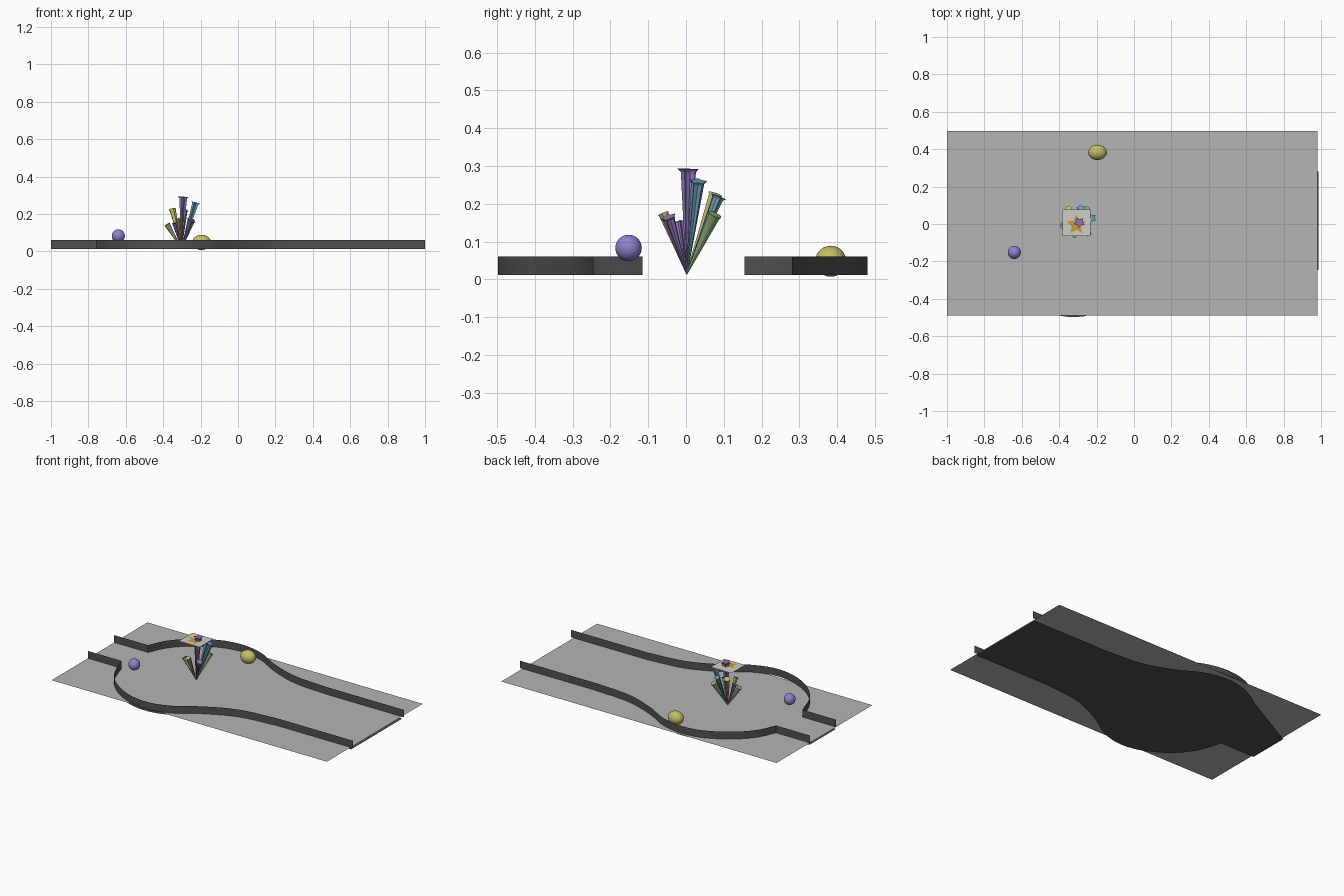
import bpy, bmesh, math
from mathutils import Vector

cube = bpy.data.objects.get("Cube")
if cube:
    bpy.data.objects.remove(cube, do_unlink=True)


def material(name, r, g, b):
    m = bpy.data.materials.new(name)
    m.use_nodes = True
    m.diffuse_color = (r, g, b, 1)
    bsdf = m.node_tree.nodes["Principled BSDF"]
    bsdf.inputs["Base Color"].default_value = (r, g, b, 1)
    bsdf.inputs["Roughness"].default_value = 0.8
    return m


LIGHT = material("light grey", 0.46, 0.46, 0.46)
DARK = material("dark grey", 0.08, 0.08, 0.08)
PAPER = material("pale grey", 0.62, 0.62, 0.58)
GOLD = material("gold", 0.65, 0.33, 0.03)
VIOLET = material("violet", 0.27, 0.22, 0.62)
MAUVE = material("mauve", 0.27, 0.18, 0.48)
OLIVE = material("soft yellow", 0.54, 0.52, 0.14)
GREEN = material("sage green", 0.30, 0.44, 0.22)
BLUE = material("soft blue", 0.16, 0.36, 0.50)


def mesh_object(name, bm, mat, smooth=None):
    me = bpy.data.meshes.new(name)
    bm.to_mesh(me)
    bm.free()
    ob = bpy.data.objects.new(name, me)
    bpy.context.collection.objects.link(ob)
    me.materials.append(mat)
    if smooth:
        bpy.ops.object.select_all(action='DESELECT')
        ob.select_set(True)
        bpy.context.view_layer.objects.active = ob
        bpy.ops.object.shade_smooth_by_angle(angle=math.radians(smooth))
    return ob


def sheet(name, points, z, mat):
    """Flat face through 2D points."""
    bm = bmesh.new()
    bm.faces.new([bm.verts.new((x, y, z)) for x, y in points])
    bmesh.ops.triangulate(bm, faces=bm.faces[:])
    return mesh_object(name, bm, mat)


def rectangle(x0, x1, y0, y1):
    return [(x0, y0), (x1, y0), (x1, y1), (x0, y1)]


def star(n, outer, inner, cx=0, cy=0, turn=0.0):
    return [(cx + r * math.cos(a), cy + r * math.sin(a))
            for i in range(2 * n)
            for r, a in [(inner if i % 2 else outer, turn + math.pi * i / n)]]


def smooth_path(pts, steps=5):
    """Catmull-Rom curve through 2D points."""
    p = [Vector(q) for q in pts]
    p = [p[0] * 2 - p[1]] + p + [p[-1] * 2 - p[-2]]
    out = []
    for a, b, c, d in zip(p, p[1:], p[2:], p[3:]):
        for i in range(steps):
            t = i / steps
            out.append(0.5 * (2 * b + (c - a) * t + (2 * a - 5 * b + 4 * c - d) * t * t
                              + (3 * b - a - 3 * c + d) * t ** 3))
    return [(v.x, v.y) for v in out] + [tuple(p[-2])]


# Pond-shaped channel: bulge curves, wide straight at +x, narrow inlet at -x
front_bulge = smooth_path([(0.45, -0.245), (0.2, -0.275), (0.0, -0.36), (-0.15, -0.455),
                           (-0.3, -0.497), (-0.45, -0.475), (-0.6, -0.39),
                           (-0.7, -0.27), (-0.757, -0.115)])
back_bulge = smooth_path([(0.45, 0.28), (0.2, 0.30), (0.0, 0.37), (-0.15, 0.45),
                          (-0.3, 0.48), (-0.45, 0.455), (-0.6, 0.37),
                          (-0.7, 0.27), (-0.757, 0.155)])


def wall(name, path):
    bm = bmesh.new()
    rows = [(bm.verts.new((x, y, 0.012)), bm.verts.new((x, y, 0.06))) for x, y in path]
    for (a, b), (c, d) in zip(rows, rows[1:]):
        bm.faces.new((a, c, d, b))
    mesh_object(name, bm, DARK, 30)


wall("front_wall", [(1, -0.245)] + front_bulge + [(-1, -0.115)])
wall("back_wall", ([(1, 0.28)] + back_bulge + [(-1, 0.155)])[::-1])

# Ground sheet and the channel floor beneath it
sheet("ground", rectangle(-1, 0.982, -0.488, 0.497), 0.012, LIGHT)
floor_back = [p for p in back_bulge if p[0] > -0.61]
sheet("channel_floor", [(-1, 0.155)] + floor_back[::-1] + [(0.986, 0.28), (0.986, -0.245)]
      + front_bulge + [(-1, -0.115)], 0.0, DARK)


# Ball and egg-shaped stone
def ellipsoid(name, centre, radii, mat):
    bm = bmesh.new()
    bmesh.ops.create_uvsphere(bm, u_segments=32, v_segments=16, radius=1)
    bmesh.ops.scale(bm, vec=radii, verts=bm.verts)
    bmesh.ops.translate(bm, vec=centre, verts=bm.verts)
    mesh_object(name, bm, mat, 60)


ellipsoid("ball", (-0.64, -0.152, 0.083), (0.035, 0.035, 0.035), VIOLET)
ellipsoid("stone", (-0.195, 0.383, 0.048), (0.05, 0.041, 0.041), OLIVE)


# Cluster of flaring spikes rising from one point
ROOT = Vector((-0.302, 0.002, 0.014))


def spike(name, tip, radius, mat, pointed):
    """Tapered spike with a thin flared rim; star or round section."""
    axis = Vector(tip) - ROOT
    turn = axis.to_track_quat('Z', 'Y')
    inner = 0.62 if pointed else 0.95
    bm = bmesh.new()
    rings = []
    for t, r in ((0.0, 0.08), (0.97, 0.8), (1.0, 1.12 if pointed else 0.95)):
        rings.append([bm.verts.new(ROOT + turn @ Vector((x, y, t * axis.length)))
                      for x, y in star(5, radius * r, radius * r * inner)])
    for low, high in zip(rings, rings[1:]):
        for i in range(10):
            j = (i + 1) % 10
            bm.faces.new((low[i], low[j], high[j], high[i]))
    bm.faces.new(rings[0][::-1])
    bm.faces.new(rings[-1])
    mesh_object(name, bm, mat, None if pointed else 40)


spikes = [
    ((-0.292, 0.008, 0.292), 0.027, MAUVE, True),
    ((-0.225, 0.032, 0.260), 0.023, BLUE, True),
    ((-0.350, 0.078, 0.225), 0.021, OLIVE, False),
    ((-0.285, 0.085, 0.220), 0.020, BLUE, True),
    ((-0.252, 0.076, 0.172), 0.021, GREEN, False),
    ((-0.380, -0.008, 0.145), 0.019, GREEN, False),
    ((-0.246, -0.046, 0.165), 0.021, MAUVE, True),
    ((-0.318, -0.060, 0.175), 0.016, OLIVE, False),
    ((-0.340, -0.018, 0.152), 0.016, MAUVE, True),
]
for n, args in enumerate(spikes, 1):
    spike(f"spike_{n}", *args)

# Small card above the cluster with a painted star
sheet("card", rectangle(-0.382, -0.232, -0.064, 0.078), 0.270, PAPER)
sheet("card_star", star(5, 0.056, 0.026, -0.308, -0.004, math.pi / 2), 0.272, GOLD)
